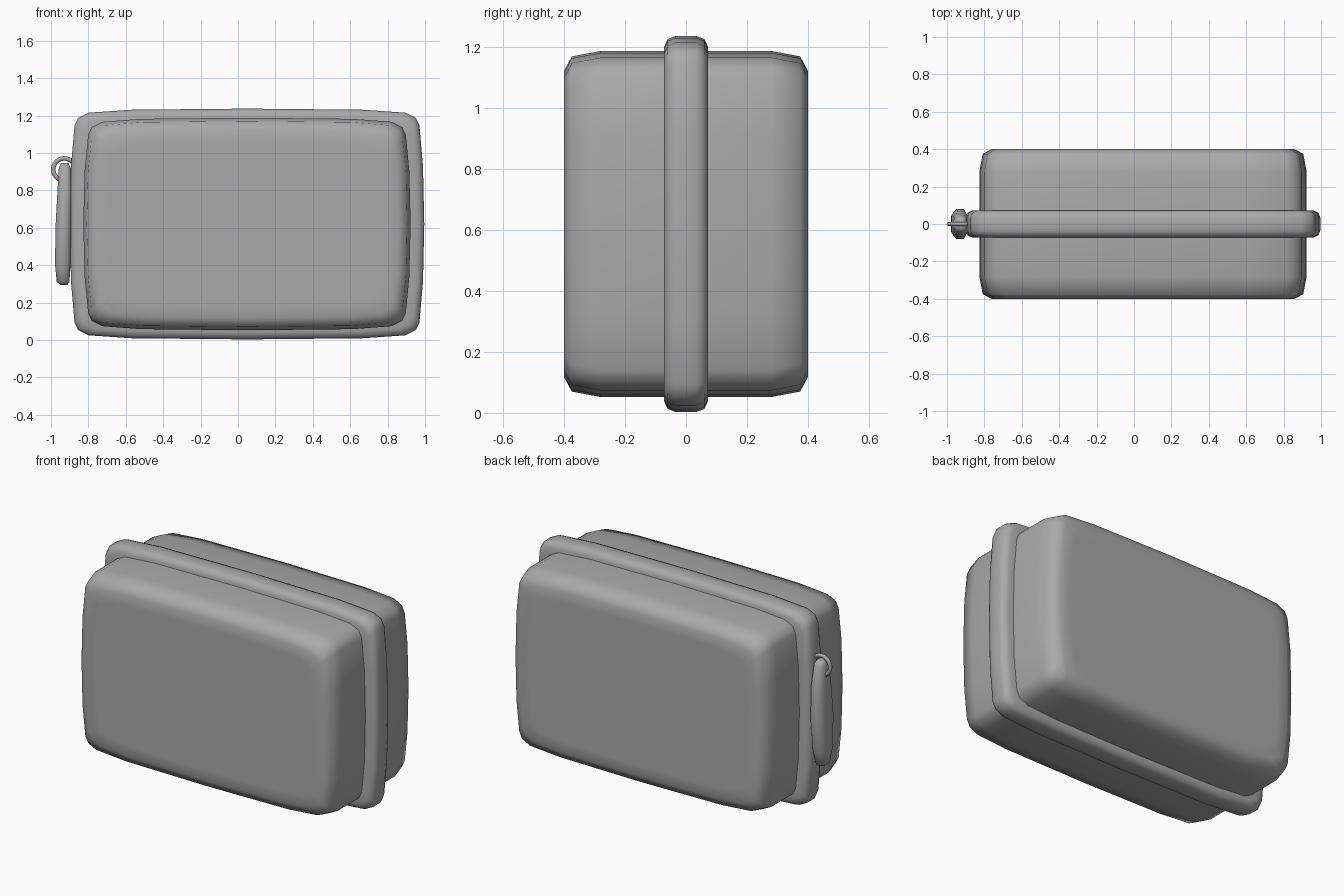
import bpy, bmesh, math
from mathutils import Vector

if "Cube" in bpy.data.objects:
    bpy.data.objects.remove(bpy.data.objects["Cube"])

grey = bpy.data.materials.new("mid grey")
grey.use_nodes = True
colour = (0.4, 0.4, 0.4, 1)
grey.diffuse_color = colour
grey.node_tree.nodes["Principled BSDF"].inputs["Base Color"].default_value = colour

CENTRE = Vector((0.048, 0, 0.62))


def loft(name, rings):
    """Skin a list of equal-length point loops, cap both ends, shade smooth."""
    bm = bmesh.new()
    loops = [[bm.verts.new(p) for p in ring] for ring in rings]
    for low, high in zip(loops, loops[1:]):
        for i in range(len(low)):
            j = (i + 1) % len(low)
            bm.faces.new((low[i], low[j], high[j], high[i]))
    bm.faces.new(loops[0])
    bm.faces.new(loops[-1])
    bmesh.ops.recalc_face_normals(bm, faces=bm.faces)
    mesh = bpy.data.meshes.new(name)
    bm.to_mesh(mesh)
    bm.free()
    for face in mesh.polygons:
        face.use_smooth = True
    mesh.materials.append(grey)
    obj = bpy.data.objects.new(name, mesh)
    bpy.context.collection.objects.link(obj)
    return obj


def outline(a, b, y):
    """Bulging rectangle with softened corners, half sizes a and b."""
    q = [(a, 0), (a - 0.007, b * 0.5), (a - 0.026, b - 0.09),
         (a - 0.045, b - 0.05), (a - 0.1, b - 0.022), (a * 0.65, b - 0.006), (0, b)]
    half = q + [(-x, z) for x, z in q[-2::-1]]
    full = half + [(-x, -z) for x, z in half[1:-1]]
    return [CENTRE + Vector((x, y, z)) for x, z in full]


def rounded_box(name, a, b, profile):
    """Profile holds (depth, inset) from the face to the middle, then mirrored."""
    steps = [(-y, s) for y, s in profile] + [(y, s) for y, s in reversed(profile)]
    return loft(name, [outline(a - s, b - s, y) for y, s in steps])


# Main case and the raised band round its middle
rounded_box("case_body", 0.875, 0.568,
            [(0.4, 0.13), (0.4, 0.065), (0.375, 0.018), (0.28, 0)])
rounded_box("middle_band", 0.948, 0.617,
            [(0.072, 0.09), (0.072, 0.035), (0.06, 0.01), (0.035, 0)])

# Hanging pull tab: lens-shaped, lofted upward (height, centre x, half x, half y)
tab = [(0.295, -0.93, 0.018, 0.02), (0.31, -0.935, 0.034, 0.035),
       (0.4, -0.937, 0.041, 0.062), (0.6, -0.934, 0.042, 0.08),
       (0.8, -0.927, 0.038, 0.068), (0.92, -0.926, 0.032, 0.043),
       (0.945, -0.927, 0.02, 0.03)]
corners = [(1, 0.6), (0.6, 1), (-0.4, 1), (-1, 0.6)]
corners += [(x, -y) for x, y in reversed(corners)]
loft("pull_tab", [[(cx + hx * u, hy * v, z) for u, v in corners]
                  for z, cx, hx, hy in tab])

# Ring joining the tab to the band
bpy.ops.mesh.primitive_torus_add(
    major_segments=24, minor_segments=8, major_radius=0.059, minor_radius=0.012,
    location=(-0.929, 0, 0.912), rotation=(math.pi / 2, 0, 0))
ring = bpy.context.object
ring.name = "tab_ring"
ring.data.materials.append(grey)
bpy.ops.object.shade_smooth()
